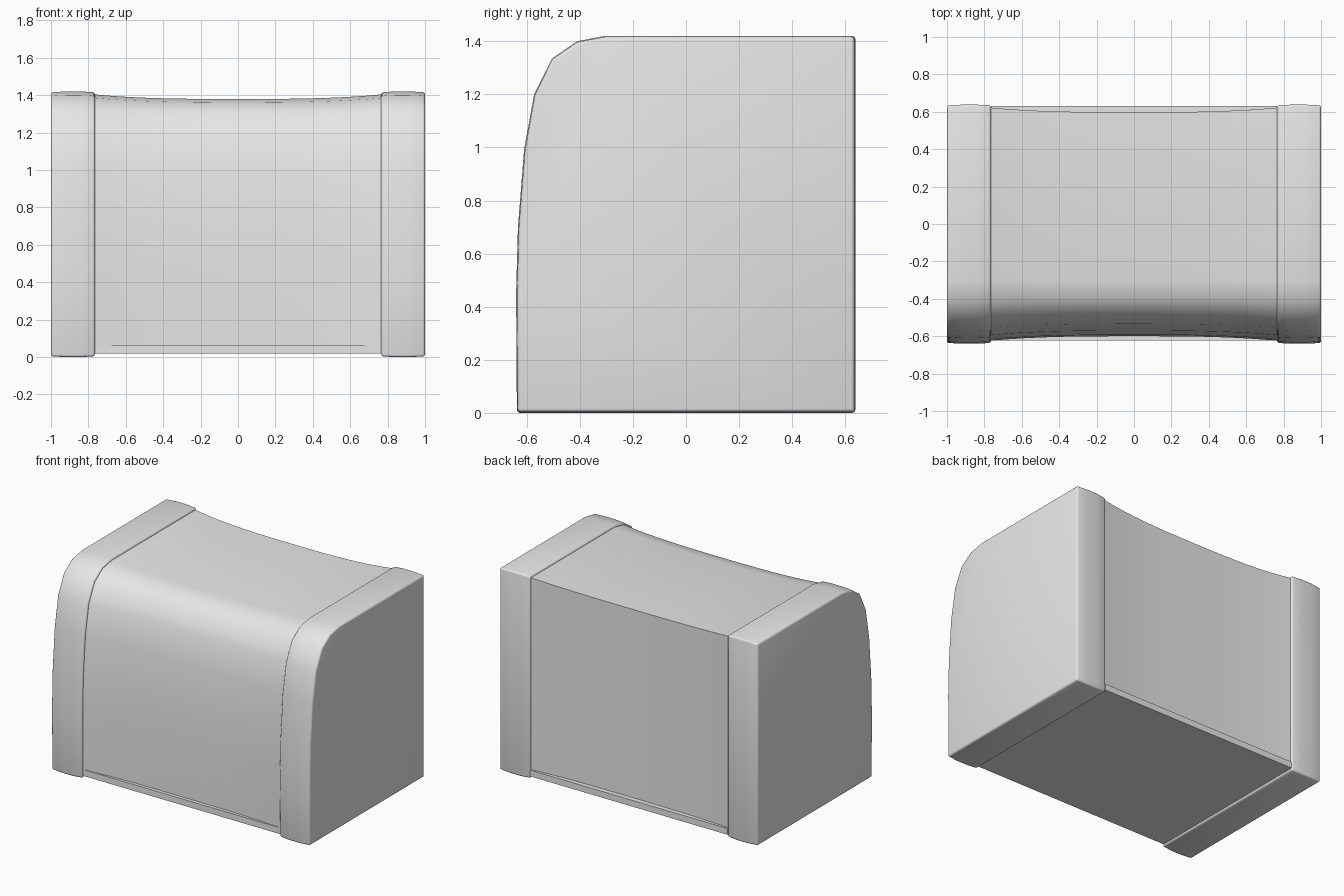
import bpy
import bmesh
import math
from mathutils import Vector

cube = bpy.data.objects.get("Cube")
if cube:
    bpy.data.objects.remove(cube, do_unlink=True)

grey = bpy.data.materials.new("light_grey")
grey.use_nodes = True
colour = (0.8, 0.8, 0.8, 1)
grey.diffuse_color = colour
grey.node_tree.nodes["Principled BSDF"].inputs["Base Color"].default_value = colour

# Side outline (y, z): flat back and floor, rounded top front
OUTLINE = [Vector(p) for p in (
    (-0.637, 0), (-0.64, 0.45), (-0.633, 0.7), (-0.61, 0.99), (-0.572, 1.2),
    (-0.505, 1.335), (-0.41, 1.4), (-0.305, 1.42), (0.638, 1.42), (0.638, 0))]
SEAM = 0.765


def shrink(points, distance):
    """Move every side of a closed outline inwards by a distance."""
    result = []
    for i, p in enumerate(points):
        a = (p - points[i - 1]).normalized()
        b = (points[(i + 1) % len(points)] - p).normalized()
        na, nb = Vector((a.y, -a.x)), Vector((b.y, -b.x))
        result.append(p + (na + nb) * distance / (1 + na.dot(nb)))
    return result


def loft(name, sections, bevel=0):
    """Skin a row of (x, outline) sections and close both ends."""
    bm = bmesh.new()
    rings = [[bm.verts.new((x, p.x, p.y)) for p in pts] for x, pts in sections]
    for r, s in zip(rings, rings[1:]):
        for i in range(len(r)):
            bm.faces.new((r[i - 1], r[i], s[i], s[i - 1]))
    bm.faces.new(rings[0])
    bm.faces.new(rings[-1])
    bmesh.ops.recalc_face_normals(bm, faces=bm.faces)
    mesh = bpy.data.meshes.new(name)
    bm.to_mesh(mesh)
    bm.free()
    mesh.materials.append(grey)
    obj = bpy.data.objects.new(name, mesh)
    bpy.context.collection.objects.link(obj)
    bpy.ops.object.select_all(action="DESELECT")
    obj.select_set(True)
    bpy.context.view_layer.objects.active = obj
    if bevel:
        mod = obj.modifiers.new("rounded_edges", "BEVEL")
        mod.width, mod.segments = bevel, 3
        mod.limit_method, mod.angle_limit = "ANGLE", math.radians(40)
        bpy.ops.object.modifier_apply(modifier=mod.name)
    bpy.ops.object.shade_smooth_by_angle(angle=math.radians(35))
    return obj


# End caps, very slightly crowned across their width
for side, name in ((1, "left_end_cap"), (-1, "right_end_cap")):
    crown = shrink(OUTLINE, 0.004)
    loft(name, [(side * SEAM, crown), (side * 0.84, OUTLINE),
                (side * 0.92, OUTLINE), (side, crown)], bevel=0.012)

# Middle body, gently waisted towards the centre
STEPS = 24
sections = []
for i in range(STEPS + 1):
    t = 2 * i / STEPS - 1
    waist = 0.04 - 0.024 * abs(t) ** 3
    pts = shrink(OUTLINE, waist)
    pts[0].y = pts[-1].y = 0.04
    sections.append((t * SEAM, pts))
loft("waisted_body", sections)

# Base strip showing below the body between the caps
base = [Vector(p) for p in ((-0.622, 0.018), (-0.622, 0.062),
                            (0.632, 0.062), (0.632, 0.018))]
loft("base_strip", [(-SEAM, base), (SEAM, base)])
